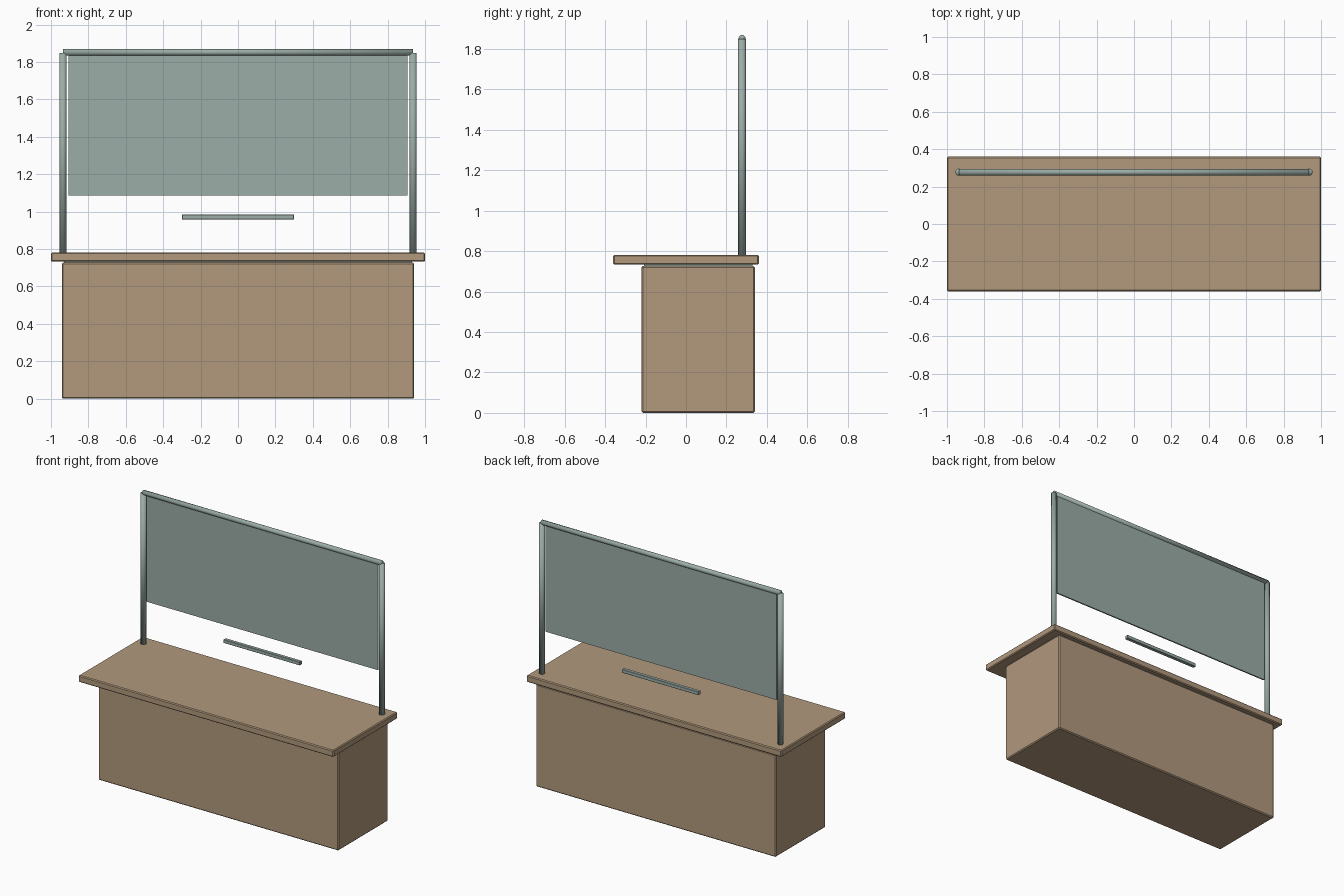
import bpy, math

if "Cube" in bpy.data.objects:
    bpy.data.objects.remove(bpy.data.objects["Cube"])


def material(name, rgb):
    m = bpy.data.materials.new(name)
    m.diffuse_color = (*rgb, 1)
    m.use_nodes = True
    m.node_tree.nodes["Principled BSDF"].inputs["Base Color"].default_value = m.diffuse_color
    return m


WOOD = material("tan wood", (0.445, 0.319, 0.205))
STEEL = material("grey green", (0.332, 0.418, 0.386))


def box(name, lo, hi, mat, bevel=0):
    bpy.ops.mesh.primitive_cube_add(size=1, location=[(a + b) / 2 for a, b in zip(lo, hi)])
    o = bpy.context.object
    o.name = name
    o.scale = [b - a for a, b in zip(lo, hi)]
    bpy.ops.object.transform_apply(location=False, rotation=False, scale=True)
    o.data.materials.append(mat)
    if bevel:
        mod = o.modifiers.new("soft edges", "BEVEL")
        mod.width = bevel
        mod.segments = 1
    return o


def tube(name, center, radius, length, rotation=(0, 0, 0)):
    bpy.ops.mesh.primitive_cylinder_add(vertices=20, radius=radius, depth=length,
                                        location=center, rotation=rotation)
    o = bpy.context.object
    o.name = name
    o.data.materials.append(STEEL)
    bpy.ops.object.shade_smooth()  # smooth over the caps too
    return o


# Desk: inner frame showing in the gap under the top, cabinet, overhanging top
box("inner_frame", (-0.93, -0.208, 0.0008), (0.93, 0.328, 0.735), STEEL)
box("cabinet", (-0.942, -0.22, 0), (0.942, 0.34, 0.727), WOOD, 0.007)
box("desk_top", (-1, -0.36, 0.733), (1, 0.36, 0.781), WOOD, 0.006)

# Screen frame: two posts and a top rail
Y = 0.277
for side, sx in (("left", -1), ("right", 1)):
    tube(side + "_post", (sx * 0.936, Y, 1.313), 0.019, 1.07)
tube("top_rail", (0, Y, 1.852), 0.017, 1.872, (0, math.pi / 2, 0))

# Hanging panel and the small bar below it
box("screen_panel", (-0.907, Y - 0.005, 1.086), (0.907, Y + 0.005, 1.845), STEEL)
box("lower_bar", (-0.3, Y - 0.0125, 0.959), (0.3, Y + 0.0125, 0.984), STEEL, 0.002)
